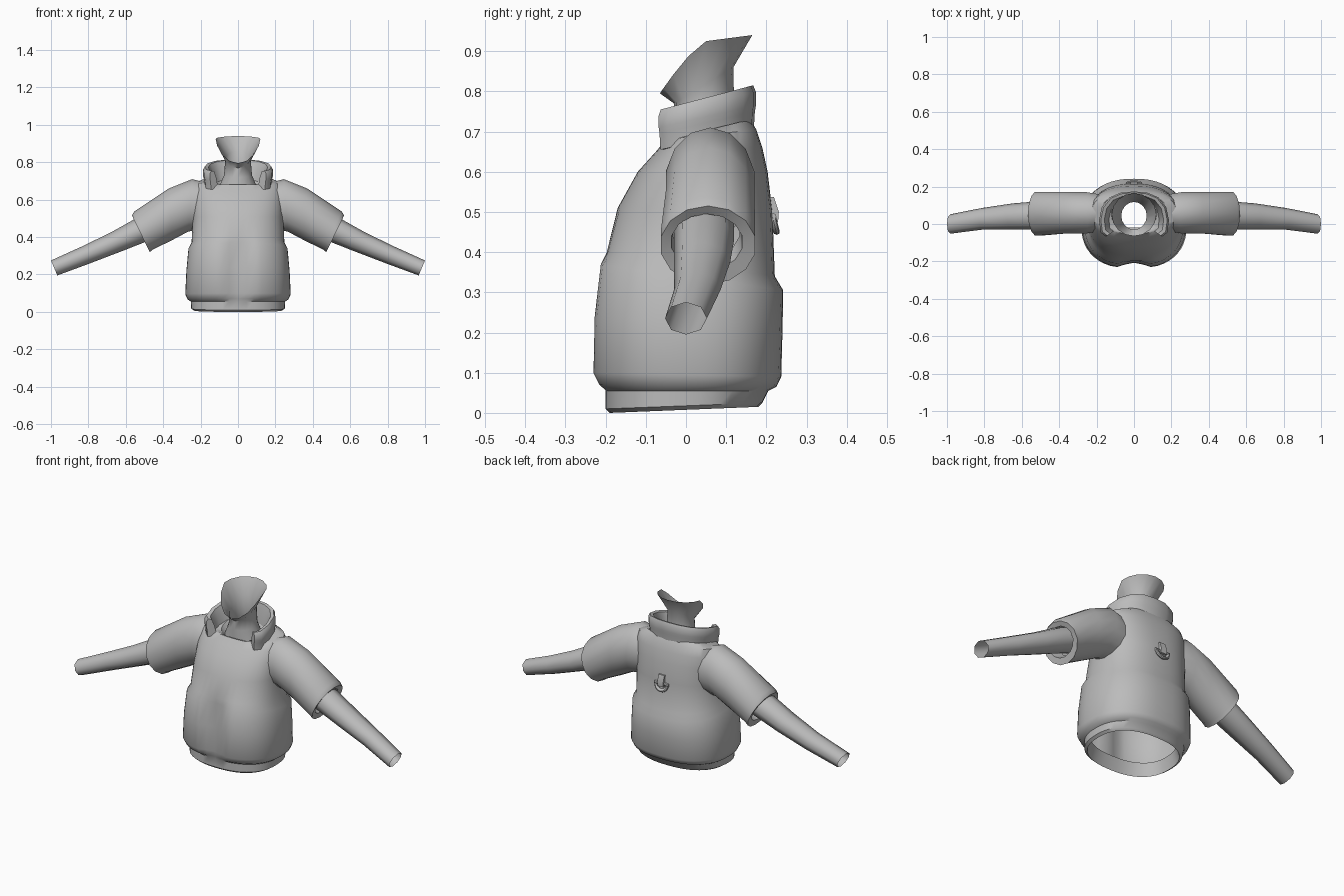
import bpy, bmesh, math
from mathutils import Vector

cube = bpy.data.objects.get("Cube")
if cube:
    bpy.data.objects.remove(cube, do_unlink=True)

grey = bpy.data.materials.new("plain grey")
grey.use_nodes = True
GREY = (0.5, 0.5, 0.5, 1)
grey.diffuse_color = GREY
grey.node_tree.nodes["Principled BSDF"].inputs["Base Color"].default_value = GREY


def loft(name, rings, closed=True, caps=False, angle=40):
    """Skin a list of equally long point rings."""
    bm = bmesh.new()
    rows = [[bm.verts.new(p) for p in ring] for ring in rings]
    n = len(rows[0])
    for a, b in zip(rows, rows[1:]):
        for i in range(n if closed else n - 1):
            j = (i + 1) % n
            bm.faces.new((a[i], a[j], b[j], b[i]))
    if caps:
        bm.faces.new(rows[0])
        bm.faces.new(rows[-1])
    bmesh.ops.recalc_face_normals(bm, faces=bm.faces)
    mesh = bpy.data.meshes.new(name)
    bm.to_mesh(mesh)
    bm.free()
    obj = bpy.data.objects.new(name, mesh)
    bpy.context.collection.objects.link(obj)
    mesh.materials.append(grey)
    bpy.ops.object.select_all(action='DESELECT')
    obj.select_set(True)
    bpy.context.view_layer.objects.active = obj
    bpy.ops.object.shade_smooth_by_angle(angle=math.radians(angle))
    return obj


def power(v, e):
    return math.copysign(abs(v) ** e, v)


def body_ring(z_front, z_back, rx, y_front, y_back, bump=0.0, n=2.4, count=48):
    """Tilted superellipse; bump swells the pockets, leaving a gap at front centre."""
    ry, cy = (y_back - y_front) / 2, (y_back + y_front) / 2
    ring = []
    for i in range(count):
        t = 2 * math.pi * i / count
        u, v = power(math.cos(t), 2 / n), power(math.sin(t), 2 / n)
        x = rx * u
        w = min(1, max(0, (abs(x) - 0.025) / 0.06)) if v < 0 else 1
        f = (v + 1) / 2
        ring.append(Vector((x + u * bump * w, cy + ry * v + v * bump * w,
                            z_front + (z_back - z_front) * f)))
    return ring


def limb_ring(side, top, bottom, yc, ry, count):
    """Ellipse spanning a top and a bottom point in the XZ plane."""
    t, b = Vector((top[0], 0, top[1])), Vector((bottom[0], 0, bottom[1]))
    ring = []
    for i in range(count):
        a = 2 * math.pi * i / count
        p = (t + b) / 2 + (t - b) / 2 * math.cos(a)
        ring.append(Vector((side * p.x, yc + ry * math.sin(a), p.z)))
    return ring


# Torso with hem, pocket swelling and shoulders
loft("jacket_body", [body_ring(*r) for r in (
    (0.07, 0.08, 0.22, -0.17, 0.16),
    (0.0, 0.015, 0.235, -0.19, 0.18),
    (0.01, 0.025, 0.25, -0.20, 0.19),
    (0.055, 0.055, 0.252, -0.20, 0.205),
    (0.07, 0.065, 0.25, -0.203, 0.205, 0.02),
    (0.10, 0.09, 0.25, -0.207, 0.205, 0.032),
    (0.24, 0.20, 0.244, -0.205, 0.208, 0.032),
    (0.37, 0.305, 0.238, -0.195, 0.215, 0.027),
    (0.40, 0.34, 0.244, -0.197, 0.217, 0.004),
    (0.51, 0.50, 0.243, -0.17, 0.215),
    (0.60, 0.60, 0.243, -0.12, 0.203),
    (0.65, 0.66, 0.24, -0.075, 0.19),
    (0.68, 0.705, 0.225, -0.05, 0.175),
    (0.68, 0.73, 0.18, -0.045, 0.16),
    (0.67, 0.72, 0.12, -0.035, 0.145),
    (0.65, 0.68, 0.10, -0.02, 0.12),
)])

# Neck with a flared, slanted rim
neck_rings = [body_ring(0.64, 0.68, 0.105, -0.03, 0.13, 0, 2, 16),
              body_ring(0.72, 0.74, 0.075, -0.03, 0.12, 0, 2, 16),
              body_ring(0.77, 0.86, 0.068, -0.03, 0.118, 0, 2, 16)]
rim = []
for i in range(16):
    t = 2 * math.pi * i / 16
    v = math.sin(t)
    z = 0.925 + 0.015 * v if v >= 0 else 0.925 - 0.13 * abs(v) ** 1.3
    rim.append(Vector((0.12 * math.cos(t), 0.05 + 0.115 * v, z)))
loft("neck", neck_rings + [rim], angle=50)

# Open stand collar swept around the neck
half = [(0.15, -0.068), (0.178, -0.045), (0.187, 0.02), (0.172, 0.09),
        (0.13, 0.143), (0.07, 0.168)]
path = half + [(0, 0.174)] + [(-x, y) for x, y in reversed(half)]
section = [(0.96, 0.0), (0.98, 0.4), (1.0, 0.55), (1.0, 0.85), (0.95, 1.0),
           (0.85, 0.97), (0.77, 0.6), (0.70, 0.0)]
collar_rings = []
for x, y in path:
    f = (y + 0.068) / 0.242
    low, high = 0.655 + 0.05 * f, 0.755 + 0.06 * f
    collar_rings.append([Vector((x * s, 0.04 + (y - 0.04) * s, low + (high - low) * h))
                         for s, h in section])
loft("collar", collar_rings, caps=True, angle=50)

# Short sleeves and forearms on both sides
sleeve = [((0.17, 0.69), (0.19, 0.44), 0.06, 0.10),
          ((0.245, 0.71), (0.265, 0.43), 0.06, 0.113),
          ((0.37, 0.66), (0.35, 0.385), 0.06, 0.113),
          ((0.555, 0.537), (0.455, 0.333), 0.055, 0.12),
          ((0.567, 0.515), (0.472, 0.32), 0.055, 0.12),
          ((0.55, 0.495), (0.485, 0.355), 0.052, 0.09),
          ((0.49, 0.525), (0.43, 0.385), 0.05, 0.085)]
arm = [((0.45, 0.53), (0.40, 0.41), 0.045, 0.075),
       ((0.56, 0.492), (0.50, 0.372), 0.045, 0.075),
       ((0.68, 0.425), (0.62, 0.325), 0.04, 0.07),
       ((0.83, 0.352), (0.79, 0.26), 0.028, 0.058),
       ((1.0, 0.275), (0.966, 0.195), 0.0, 0.052)]
for side, label in ((1, "left"), (-1, "right")):
    loft(label + "_sleeve", [limb_ring(side, *r, 14) for r in sleeve])
    loft(label + "_arm", [limb_ring(side, *r, 8) for r in arm], angle=60)

# Hanging half ring on the back
ring_rows = []
for i in range(13):
    a = math.pi * (1 + i / 12)
    out = Vector((math.cos(a), -0.25 * math.sin(a), math.sin(a)))
    centre = Vector((0, 0.215, 0.488)) + 0.036 * out
    ring_rows.append([centre + 0.009 * (out * math.cos(b) + Vector((0, 1, 0)) * math.sin(b))
                      for b in (2 * math.pi * k / 8 for k in range(8))])
loft("back_ring", ring_rows, caps=True)
bar = [[Vector((x, 0.216 + 0.009 * math.cos(b), 0.488 + 0.009 * math.sin(b)))
        for b in (2 * math.pi * k / 8 for k in range(8))] for x in (-0.044, 0.044)]
loft("back_ring_bar", bar, caps=True)

# Fabric tab holding the ring
tab = [[Vector((sx * 0.018, y + dy, z)) for sx, dy in ((-1, -0.012), (1, -0.012), (1, 0.012), (-1, 0.012))]
       for y, z in ((0.217, 0.475), (0.219, 0.50), (0.207, 0.537))]
loft("back_tab", tab, caps=True)
